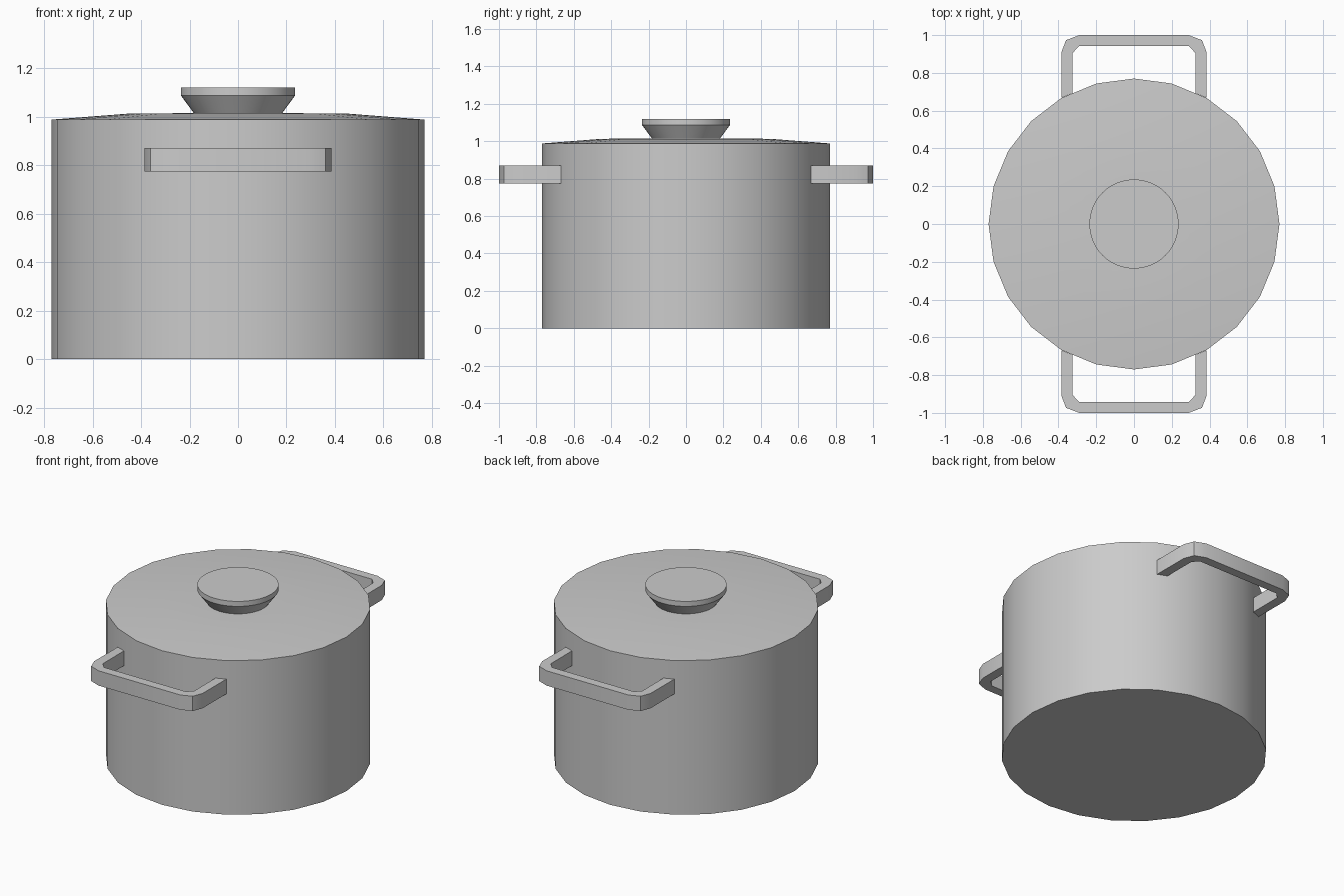
import bpy, bmesh, math

if "Cube" in bpy.data.objects:
    bpy.data.objects.remove(bpy.data.objects["Cube"])


def finish(name, bm):
    bmesh.ops.recalc_face_normals(bm, faces=bm.faces[:])
    mesh = bpy.data.meshes.new(name)
    bm.to_mesh(mesh)
    bm.free()
    obj = bpy.data.objects.new(name, mesh)
    bpy.context.collection.objects.link(obj)
    bpy.ops.object.select_all(action='DESELECT')
    obj.select_set(True)
    bpy.context.view_layer.objects.active = obj
    bpy.ops.object.shade_smooth_by_angle(angle=math.radians(30))
    return obj


def turned(name, profile, sides, cap_top=True, cap_bottom=True):
    """Stack rings of (radius, height) and close the ends."""
    bm = bmesh.new()
    rings = []
    for r, z in profile:
        rings.append([bm.verts.new((r * math.cos(math.tau * i / sides),
                                    r * math.sin(math.tau * i / sides), z))
                      for i in range(sides)])
    for a, b in zip(rings, rings[1:]):
        for i in range(sides):
            j = (i + 1) % sides
            bm.faces.new((a[i], a[j], b[j], b[i]))
    if cap_bottom:
        bm.faces.new(rings[0])
    if cap_top:
        bm.faces.new(rings[-1])
    return finish(name, bm)


def handle(name, side):
    """Flat bracket with chamfered corners, extruded upwards."""
    outer = [(0.385, 0.668), (0.385, 0.908), (0.36, 0.973), (0.29, 1.0)]
    inner = [(0.325, 0.692), (0.325, 0.905), (0.325, 0.905), (0.29, 0.943)]
    outer += [(-x, y) for x, y in reversed(outer)]
    inner += [(-x, y) for x, y in reversed(inner)]
    bm = bmesh.new()
    rings = [[bm.verts.new((x * side, y * side, z)) for x, y in pts]
             for pts, z in ((outer, 0.775), (outer, 0.87),
                            (inner, 0.87), (inner, 0.775))]
    for k in range(4):
        a, b = rings[k], rings[(k + 1) % 4]
        for i in range(len(a) - 1):
            bm.faces.new((a[i], a[i + 1], b[i + 1], b[i]))
    for i in (0, -1):
        bm.faces.new([ring[i] for ring in rings])
    bmesh.ops.remove_doubles(bm, verts=bm.verts[:], dist=0.0005)
    return finish(name, bm)


# Pot body: 24-sided, closed by the lid
turned("pot_body", [(0.77, 0.0), (0.77, 0.988)], 24, cap_top=False)

# Shallow domed lid
turned("lid", [(0.77, 0.988), (0.45, 1.013), (0.18, 1.015)], 24, cap_bottom=False)

# Flared lid knob
turned("lid_knob", [(0.18, 1.012), (0.236, 1.088), (0.236, 1.12)], 48)

# Front and back handles
handle("front_handle", -1)
handle("back_handle", 1)
